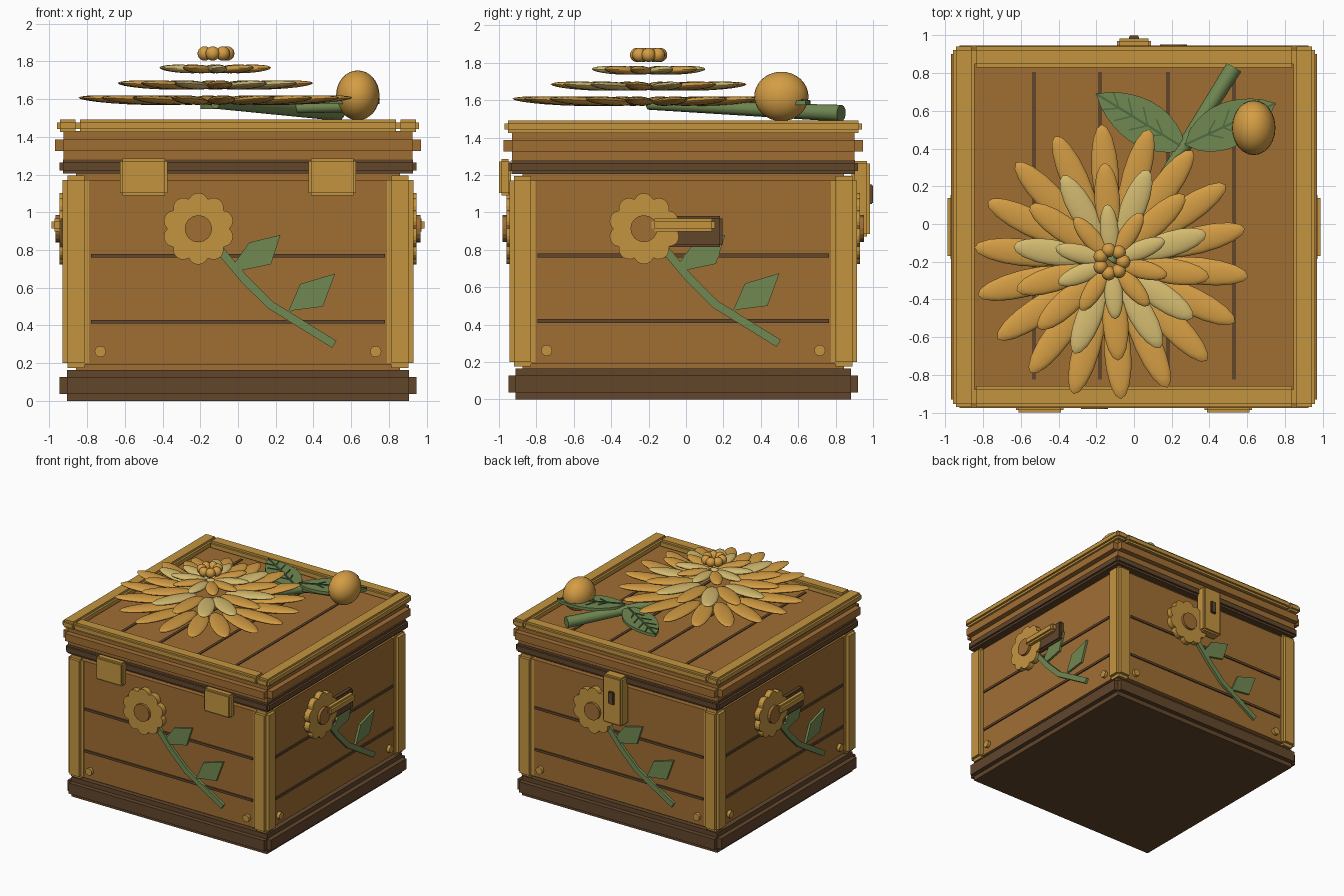
import bpy, bmesh, math
from mathutils import Matrix, Vector

if "Cube" in bpy.data.objects:
    bpy.data.objects.remove(bpy.data.objects["Cube"])

CY = -0.015   # the chest body sits slightly forward of the latch


def mat(name, r, g, b):
    m = bpy.data.materials.new(name)
    m.diffuse_color = [((c / 255 + 0.055) / 1.055) ** 2.4 for c in (r, g, b)] + [1]
    m.use_nodes = True
    m.node_tree.nodes["Principled BSDF"].inputs["Base Color"].default_value = m.diffuse_color
    return m


WOOD = mat("warm wood", 160, 110, 52)
DARK = mat("dark wood", 98, 70, 43)
TRIM = mat("golden trim", 196, 149, 64)
AMBER = mat("amber petal", 212, 157, 68)
CREAM = mat("cream petal", 212, 187, 112)
GREEN = mat("leaf green", 113, 137, 82)
VEIN = mat("deep green", 78, 108, 66)


def finish(bm, name, m, smooth=False):
    bmesh.ops.recalc_face_normals(bm, faces=bm.faces)
    me = bpy.data.meshes.new(name)
    bm.to_mesh(me)
    bm.free()
    me.materials.append(m)
    ob = bpy.data.objects.new(name, me)
    bpy.context.collection.objects.link(ob)
    if smooth:
        bpy.context.view_layer.objects.active = ob
        bpy.ops.object.select_all(action='DESELECT')
        ob.select_set(True)
        bpy.ops.object.shade_smooth_by_angle(angle=math.radians(40))
    return ob


def side(k):
    """Matrix turning front-face coordinates to the k-th side of the chest."""
    return Matrix.Translation((0, CY, 0)) @ Matrix.Rotation(k * math.pi / 2, 4, 'Z')


def block(name, m, x, y, z, step=0.0, M=None):
    """Box with stepped edges: three crossing boxes, each slimmer in two axes."""
    bm = bmesh.new()
    c = Vector([(r[0] + r[1]) / 2 for r in (x, y, z)])
    s = [r[1] - r[0] for r in (x, y, z)]
    for a in range(3 if step else 1):
        d = [s[i] if i == a or not step else s[i] - 2 * step for i in range(3)]
        bmesh.ops.create_cube(bm, size=1, matrix=Matrix.Translation(c) @ Matrix.Diagonal((*d, 1)))
    bm.transform(M or side(0))
    return finish(bm, name, m)


def prism(name, m, pts, d0, d1, M):
    """Extrude a (u, height) outline outwards from depth d0 to d1."""
    bm = bmesh.new()
    f = bm.faces.new([bm.verts.new((u, -d0, v)) for u, v in pts])
    new = bmesh.ops.extrude_face_region(bm, geom=[f])['geom']
    bmesh.ops.translate(bm, vec=(0, d0 - d1, 0), verts=[v for v in new if isinstance(v, bmesh.types.BMVert)])
    bm.transform(M)
    return finish(bm, name, m)


def disc(u, v, r, n):
    return [(u + r * math.cos(2 * math.pi * i / n), v + r * math.sin(2 * math.pi * i / n)) for i in range(n)]


def ribbon(pts, w):
    """Outline of a constant-width band along a path."""
    left, right = [], []
    for i, p in enumerate(pts):
        a, b = Vector(pts[max(i - 1, 0)]), Vector(pts[min(i + 1, len(pts) - 1)])
        t = (b - a).normalized()
        n = Vector((-t.y, t.x)) * w / 2
        left.append(Vector(p) + n)
        right.append(Vector(p) - n)
    return left + right[::-1]


def ellipsoid(name, m, loc, rad, rot=0, tilt=0, segs=(16, 10)):
    bm = bmesh.new()
    M = (Matrix.Translation(loc) @ Matrix.Rotation(rot, 4, 'Z') @ Matrix.Rotation(-tilt, 4, 'Y')
         @ Matrix.Diagonal((*rad, 1)))
    bmesh.ops.create_uvsphere(bm, u_segments=segs[0], v_segments=segs[1], radius=1, matrix=M)
    return finish(bm, name, m, True)


def rod(name, m, a, b, r0, r1, n=12):
    a, b = Vector(a), Vector(b)
    bm = bmesh.new()
    M = Matrix.Translation((a + b) / 2) @ (b - a).to_track_quat('Z', 'Y').to_matrix().to_4x4()
    bmesh.ops.create_cone(bm, cap_ends=True, segments=n, radius1=r0, radius2=r1, depth=(b - a).length, matrix=M)
    return finish(bm, name, m, True)


# Chest body, base and lid
block("base", DARK, (-.945, .945), (-.935, .935), (0, .165), .038)
block("body", WOOD, (-.9, .9), (-.9, .9), (.15, 1.21), .04)
block("seam_band", DARK, (-.945, .945), (-.935, .935), (1.205, 1.28), .017)
block("lid", WOOD, (-.97, .97), (-.96, .96), (1.28, 1.432), .045)
for s in (-1, 1):
    block("lid_side_rim", TRIM, sorted((s * .845, s * .96)), (-.955, .955), (1.425, 1.492), .017)
    block("lid_end_rim", TRIM, (-.855, .855), sorted((s * .845, s * .955)), (1.425, 1.492), .017)
    for t in (-1, 1):
        block("corner_post", TRIM, sorted((s * .79, s * .93)), sorted((t * .79, t * .93)), (.175, 1.195), .025)
for x in (-.53, -.18, .18, .53):
    block("lid_groove", DARK, (x - .011, x + .011), (-.81, .82), (1.425, 1.438))

# Carved flower, slats and pegs on each side
lobes, d, rho = 10, .135, .055
flower = []
for i in range(lobes * 6):
    th = 2 * math.pi * i / (lobes * 6) + math.pi / 10
    t = (th - math.pi / 10 + math.pi / lobes) % (2 * math.pi / lobes) - math.pi / lobes
    r = d * math.cos(t) + math.sqrt(rho ** 2 - (d * math.sin(t)) ** 2)
    flower.append((-.21 + r * math.cos(th), .913 + r * math.sin(th)))
LEAVES = [[(-.02, .73), (.06, .84), (.225, .88), (.175, .725), (.01, .69)],
          [(.26, .46), (.33, .62), (.515, .675), (.45, .5), (.29, .48)]]
for k in range(4):
    M = side(k)
    for z in (.42, .77):
        block("slat_groove", DARK, (-.78, .78), (-.91, -.89), (z - .01, z + .01), 0, M)
    for u in (-.73, .73):
        prism("peg", TRIM, disc(u, .262, .03, 12), .89, .925, M)
    prism("carved_flower", TRIM, flower, .89, .945, M)
    prism("flower_centre", WOOD, disc(-.21, .913, .072, 16), .89, .967, M)
    prism("carved_stem", GREEN, ribbon([(-.1, .805), (.03, .65), (.17, .51), (.51, .3)], .044), .89, .922, M)
    for leaf in LEAVES:
        prism("carved_leaf", GREEN, leaf, .89, .918, M)
    if k % 2:   # side handles
        block("handle_plate", DARK, (-.2, .21), (-.94, -.89), (.815, .98), .012, M)
        block("handle_bar", TRIM, (-.17, .17), (-.988, -.93), (.897, .967), .016, M)

# Front hinges and rear latch
for x in (-.5, .5):
    block("hinge", TRIM, (x - .125, x + .125), (-.985, -.92), (1.09, 1.285), .013)
block("latch", TRIM, (-.09, .09), (-.998, -.9), (.87, 1.275), .014, side(2))
block("latch_slot", DARK, (-.026, .026), (-1.015, -.98), (1.045, 1.15), .006, side(2))

# Layered blossom: count, start angle, inner and outer radius, width, height, tilt, cream indices
C = Vector((-.12, -.2))
TIERS = [(18, 14, .22, .73, .072, 1.595, .05, ()),
         (14, 171, .12, .525, .068, 1.675, .05, (0, 3, 5, 6, 8, 10, 12)),
         (10, 94, .03, .305, .05, 1.76, .05, (0, 2, 3, 5, 8))]
for n, start, r0, r1, w, z, tilt, pale in TIERS:
    for i in range(n):
        a = math.radians(start + 360 * i / n)
        p = C + Vector((math.cos(a), math.sin(a))) * (r0 + r1) / 2
        ellipsoid("petal", CREAM if i in pale else AMBER, (p.x, p.y, z),
                  ((r1 - r0) / 2, w, .022), a, tilt)
for i in range(7):
    a = 2 * math.pi * i / 7
    ellipsoid("blossom_bead", AMBER, (C.x + .063 * math.cos(a), C.y + .063 * math.sin(a), 1.842),
              (.038, .038, .038))

# Stalk, bud and lid leaves
rod("blossom_stalk", GREEN, (C.x, C.y, 1.575), (.53, .83, 1.53), .026, .045)
rod("bud_stalk", GREEN, (.28, .43, 1.55), (.6, .51, 1.56), .025, .03)
ellipsoid("bud", AMBER, (.635, .51, 1.62), (.115, .145, .132), segs=(24, 16))


def lid_leaf(base, tip, width, z):
    """Flat pointed leaf with raised midrib and side veins."""
    M = Matrix.Rotation(math.pi / 2, 4, 'X')
    M = Matrix.Translation((0, 0, z)) @ Matrix(((1, 0, 0, 0), (0, 0, 1, 0), (0, -1, 0, 0), (0, 0, 0, 1)))
    a, b = Vector(base), Vector(tip)
    ax = b - a
    n = Vector((-ax.y, ax.x)).normalized()
    prof = [width * math.sin(math.pi * (i / 10) ** .9) ** .75 for i in range(1, 10)]
    up = [a + ax * (i + 1) / 10 + n * p for i, p in enumerate(prof)]
    dn = [a + ax * (i + 1) / 10 - n * p for i, p in enumerate(prof)]
    prism("lid_leaf", GREEN, [a] + up + [b] + dn[::-1], -.012, .012, M)
    prism("leaf_midrib", VEIN, ribbon([a, b], .012), .012, .018, M)
    for f in (.25, .42, .59, .74):
        for s in (-1, 1):
            p = a + ax * f
            q = p + ax * .13 + n * s * width * .62 * math.sin(math.pi * f)
            prism("leaf_vein", VEIN, ribbon([p, q], .008), .012, .017, M)


# Depth runs along -y in the outline frame, so it maps to +z here
lid_leaf((.27, .4), (-.2, .69), .12, 1.56)
lid_leaf((.27, .42), (.75, .64), .12, 1.585)
